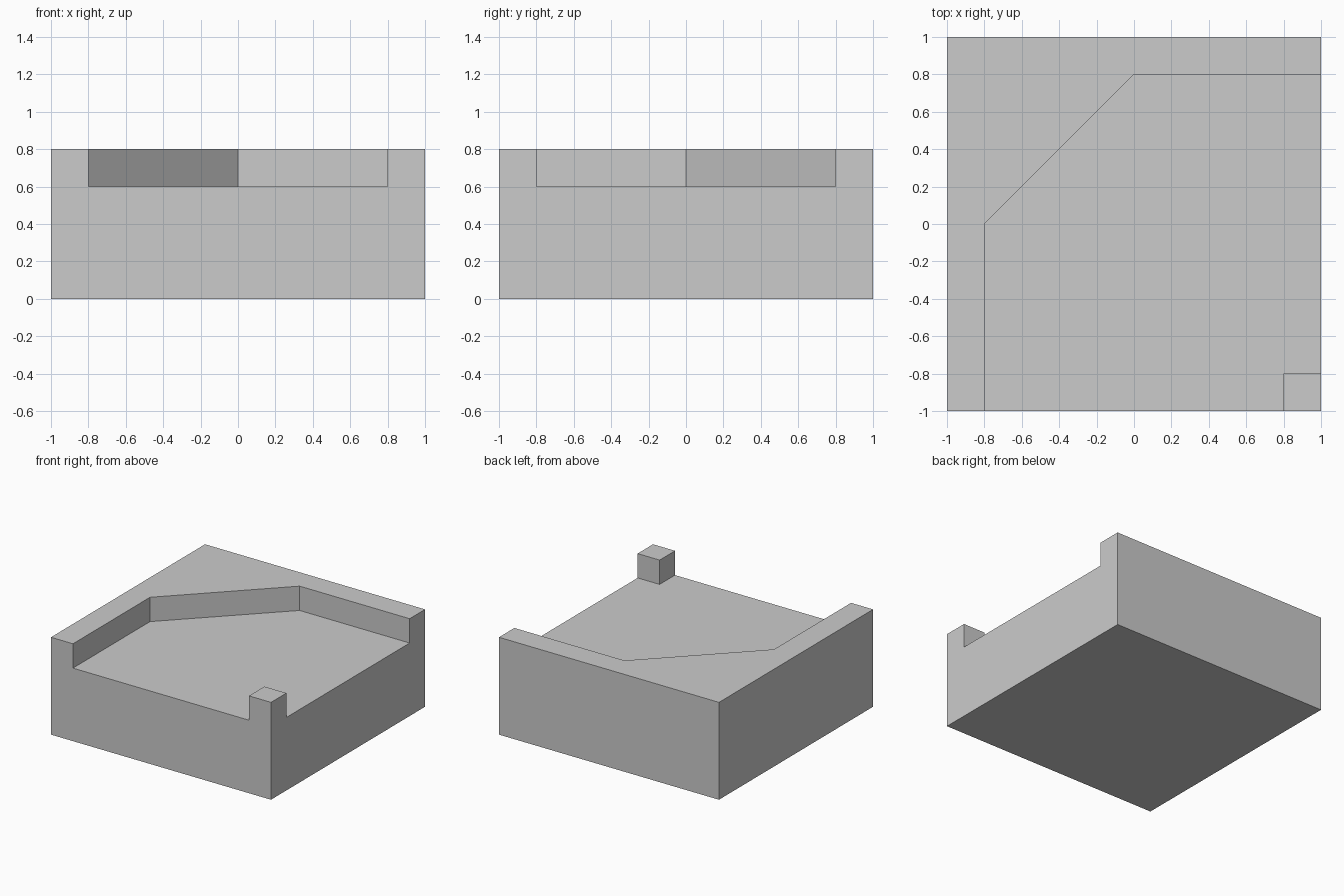
import bpy
import bmesh

if "Cube" in bpy.data.objects:
    bpy.data.objects.remove(bpy.data.objects["Cube"])


def prism(name, outline, z0, z1):
    """Extrude a counter-clockwise XY outline from z0 to z1."""
    bm = bmesh.new()
    base = bm.faces.new([bm.verts.new((x, y, z0)) for x, y in outline])
    top = bmesh.ops.extrude_face_region(bm, geom=[base])["geom"]
    verts = [g for g in top if isinstance(g, bmesh.types.BMVert)]
    bmesh.ops.translate(bm, verts=verts, vec=(0, 0, z1 - z0))
    bmesh.ops.recalc_face_normals(bm, faces=bm.faces)
    mesh = bpy.data.meshes.new(name)
    bm.to_mesh(mesh)
    bm.free()
    obj = bpy.data.objects.new(name, mesh)
    bpy.context.collection.objects.link(obj)
    return obj


# Full block
block = prism("corner_block", [(-1, -1), (1, -1), (1, 1), (-1, 1)], 0, 0.8)

# Sunken floor, open to the front and right, leaving the chamfered
# raised border and the small corner post
cutter = prism("floor_cutter", [(-0.8, -1.2), (0.8, -1.2), (0.8, -0.8), (1.2, -0.8),
                                (1.2, 0.8), (0, 0.8), (-0.8, 0)], 0.6, 1.0)
cutter.hide_render = True

cut = block.modifiers.new("sunken_floor", "BOOLEAN")
cut.operation = "DIFFERENCE"
cut.solver = "EXACT"
cut.object = cutter
bpy.context.view_layer.objects.active = block
bpy.ops.object.modifier_apply(modifier=cut.name)
bpy.data.objects.remove(cutter)
